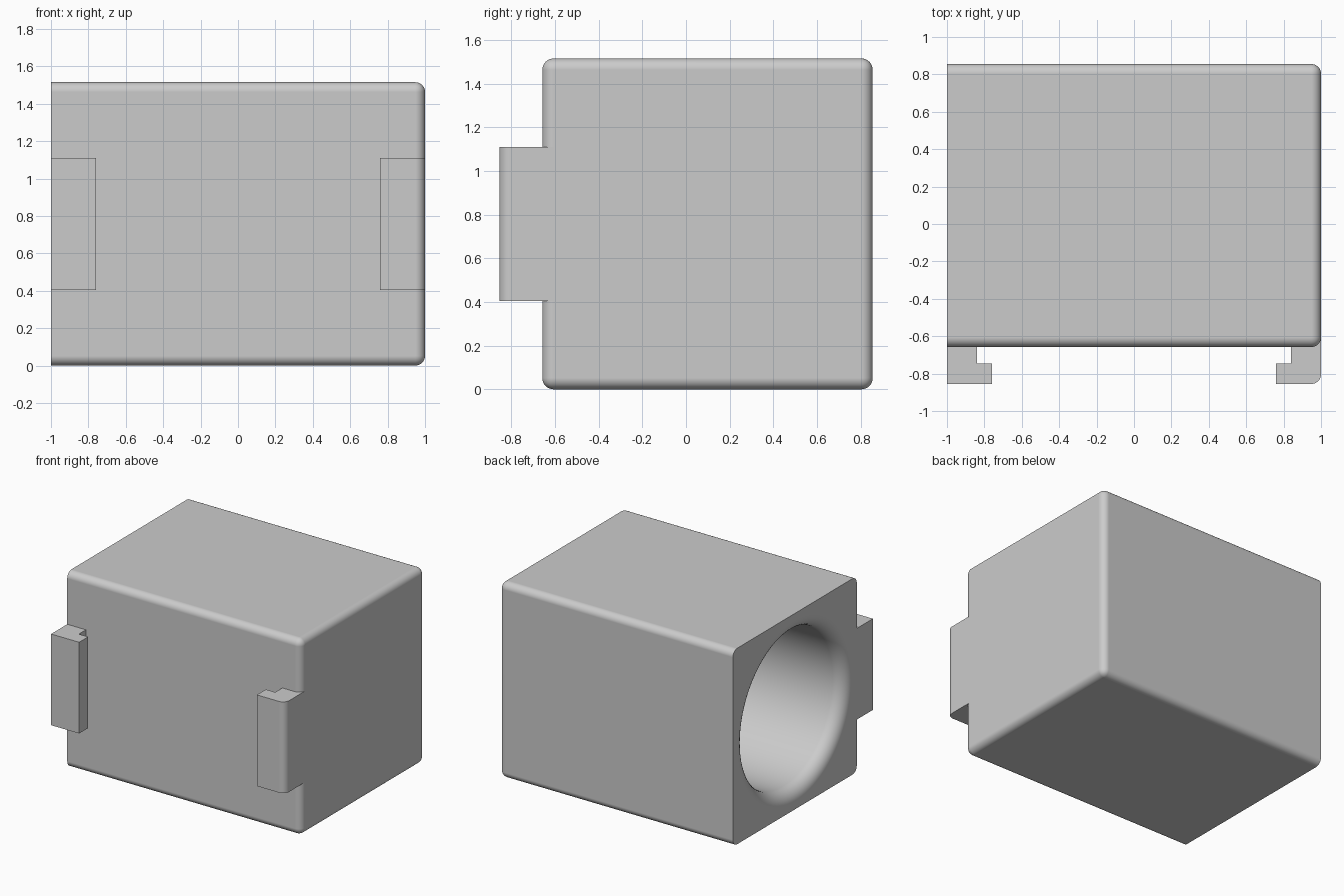
import bpy, bmesh, math

cube = bpy.data.objects.get("Cube")
if cube:
    bpy.data.objects.remove(cube, do_unlink=True)

HALF = 1.0                      # half length along x
Y0, Y1, HEIGHT = -0.658, 0.855, 1.515
FRONT = -0.855                  # outer face of the hooks
ROUND = 0.052                   # radius of the rounded edges
YC, ZC = (Y0 + Y1) / 2, HEIGHT / 2
RIM, FILLET, FLOOR = 0.705, 0.1, 0.85
SIDES = 96

grey = bpy.data.materials.new("light grey")
grey.use_nodes = True
colour = (0.6, 0.6, 0.6, 1)
grey.diffuse_color = colour
grey.node_tree.nodes["Principled BSDF"].inputs["Base Color"].default_value = colour


def finish(bm, name):
    """Turn a bmesh into a smooth object with crisp flat faces."""
    bmesh.ops.recalc_face_normals(bm, faces=bm.faces[:])
    mesh = bpy.data.meshes.new(name)
    bm.to_mesh(mesh)
    bm.free()
    mesh.materials.append(grey)
    obj = bpy.data.objects.new(name, mesh)
    bpy.context.collection.objects.link(obj)
    bpy.ops.object.select_all(action='DESELECT')
    obj.select_set(True)
    bpy.context.view_layer.objects.active = obj
    bpy.ops.object.shade_smooth_by_angle(angle=math.radians(35))
    weighted = obj.modifiers.new("flat_face_normals", 'WEIGHTED_NORMAL')
    weighted.keep_sharp = True


def on_plane(item, x):
    return all(abs(v.co.x - x) < 1e-4 for v in item.verts)


def quarter_arc(steps=8):
    """Sine and cosine pairs along a quarter turn."""
    angles = [math.pi / 2 * i / steps for i in range(steps + 1)]
    return [(math.sin(a), math.cos(a)) for a in angles]


# Housing: box rounded everywhere except around the open end
bm = bmesh.new()
bmesh.ops.create_cube(bm, size=1)
for v in bm.verts:
    v.co = (v.co.x * 2 * HALF, YC + v.co.y * (Y1 - Y0), ZC + v.co.z * HEIGHT)
bmesh.ops.bevel(bm, geom=[e for e in bm.edges if not on_plane(e, -HALF)],
                offset=ROUND, segments=8, profile=0.5, affect='EDGES')

# Open end and bore: filleted rim, straight wall, flat floor
end = [f for f in bm.faces if on_plane(f, -HALF)]
bmesh.ops.delete(bm, geom=end, context='FACES_ONLY')
outline = [e for e in bm.edges if on_plane(e, -HALF)]
profile = [(-HALF + FILLET * (1 - c), RIM - FILLET * s) for s, c in quarter_arc()]
profile.append((FLOOR, RIM - FILLET))
angles = [2 * math.pi * k / SIDES for k in range(SIDES)]
rings = [[bm.verts.new((x, YC + r * math.cos(a), ZC + r * math.sin(a)))
          for a in angles] for x, r in profile]
for a, b in zip(rings, rings[1:]):
    for k in range(SIDES):
        n = (k + 1) % SIDES
        bm.faces.new((a[k], a[n], b[n], b[k]))
bm.faces.new(rings[-1])
rim = [bm.edges.get((rings[0][k], rings[0][k - 1])) for k in range(SIDES)]
bmesh.ops.triangle_fill(bm, edges=outline + rim, use_beauty=True)
finish(bm, "housing")


# Hooks: L-shaped profile extruded upward
def hook(name, side, rounded):
    corner, root = [(HALF, FRONT)], Y0
    if rounded:
        corner = [(HALF - ROUND * (1 - s), FRONT + ROUND * (1 - c))
                  for s, c in quarter_arc()]
        root = Y0 + ROUND
    points = [(0.76, FRONT)] + corner + [(HALF, root), (0.84, root),
                                         (0.84, -0.745), (0.76, -0.745)]
    bm = bmesh.new()
    face = bm.faces.new([bm.verts.new((side * x, y, 0.405)) for x, y in points])
    top = bmesh.ops.extrude_face_region(bm, geom=[face])["geom"]
    bmesh.ops.translate(bm, vec=(0, 0, 0.705),
                        verts=[g for g in top if isinstance(g, bmesh.types.BMVert)])
    finish(bm, name)


hook("left_hook", 1, True)
hook("right_hook", -1, False)
